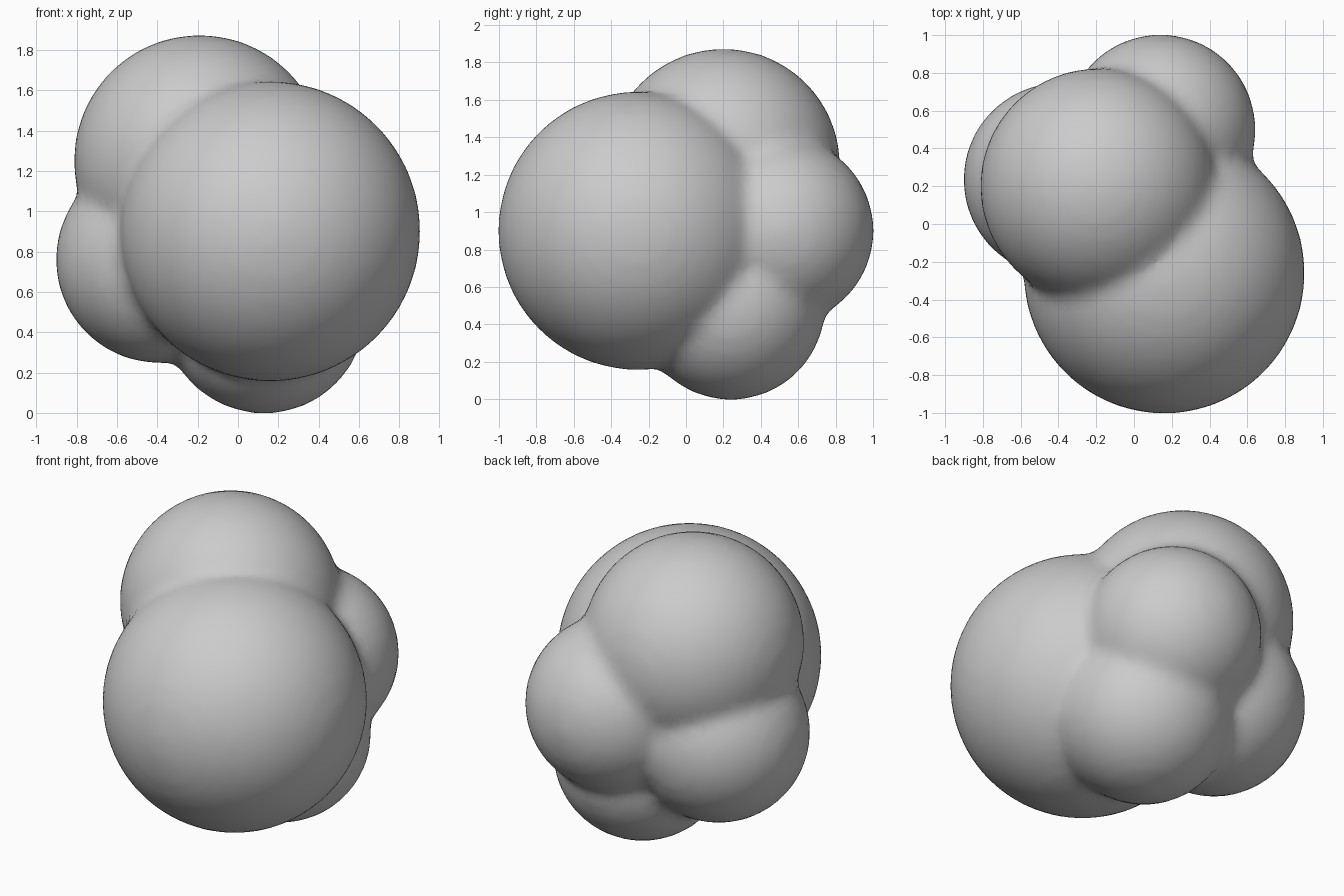
import bpy
import bmesh
from mathutils import Matrix

if "Cube" in bpy.data.objects:
    bpy.data.objects.remove(bpy.data.objects["Cube"])

# Lobes of the blob: x, y, z, radius
lobes = [
    (0.16, -0.26, 0.90, 0.74),   # large front lobe
    (-0.19, 0.20, 1.25, 0.62),   # upper lobe
    (0.14, 0.50, 0.90, 0.50),    # back lobe
    (0.13, 0.24, 0.50, 0.50),    # bottom lobe
    (-0.39, 0.235, 0.76, 0.51),  # left lobe
]

bm = bmesh.new()
for x, y, z, r in lobes:
    bmesh.ops.create_icosphere(bm, subdivisions=5, radius=r + 0.004,
                               matrix=Matrix.Translation((x, y, z)))
mesh = bpy.data.meshes.new("clustered_blob")
bm.to_mesh(mesh)
bm.free()
blob = bpy.data.objects.new("clustered_blob", mesh)
bpy.context.collection.objects.link(blob)

# Fuse into a single skin and soften the seams
remesh = blob.modifiers.new("fuse", 'REMESH')
remesh.mode = 'VOXEL'
remesh.voxel_size = 0.04
remesh.use_smooth_shade = True
smooth = blob.modifiers.new("soften_seams", 'SMOOTH')
smooth.factor = 0.5
smooth.iterations = 6
